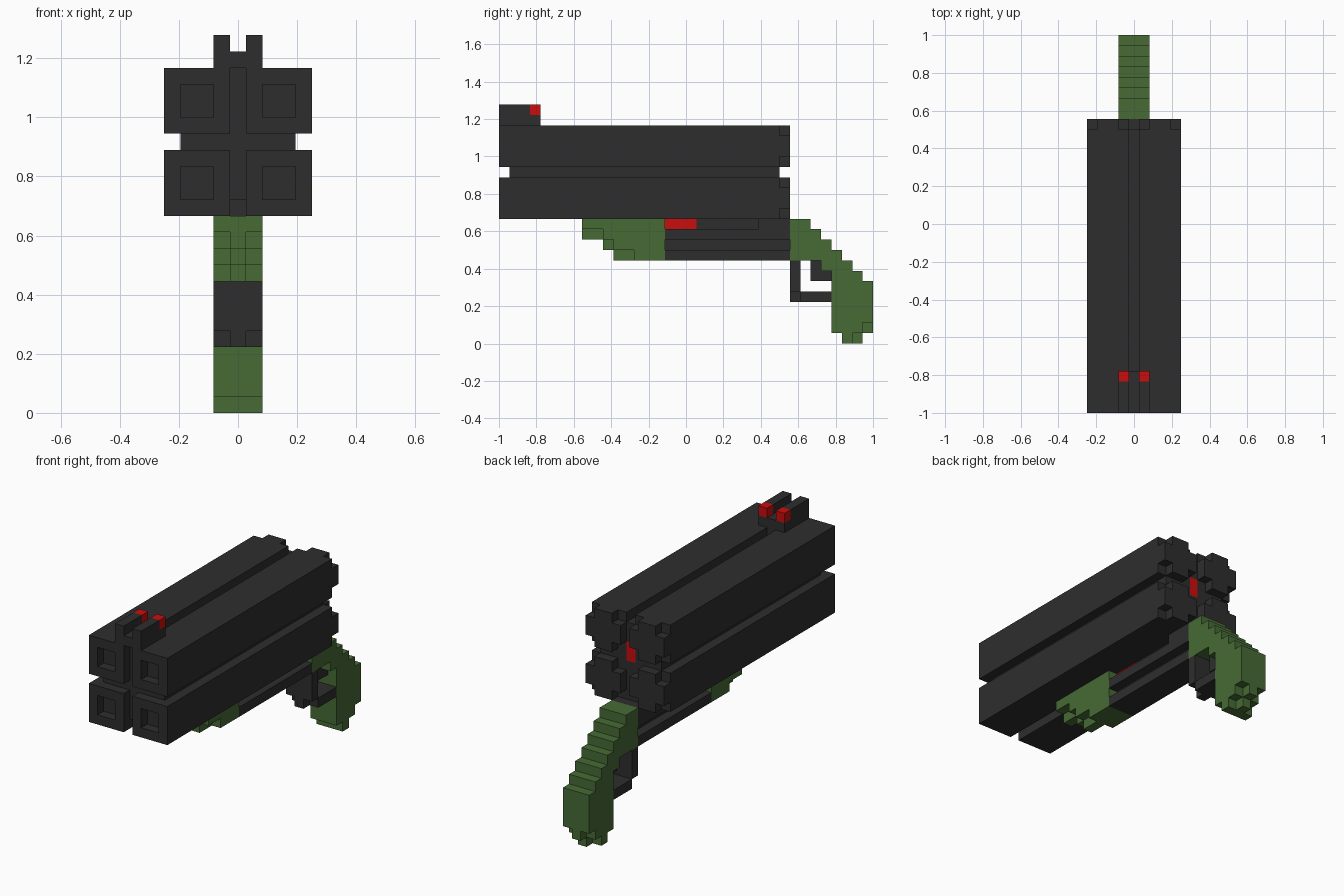
import bpy, bmesh

if "Cube" in bpy.data.objects:
    bpy.data.objects.remove(bpy.data.objects["Cube"])

V = 2 / 36  # edge of one cube cell; the grid is 9 x 36 x 23 cells


def material(name, rgb):
    m = bpy.data.materials.new(name)
    m.diffuse_color = (*rgb, 1)
    m.use_nodes = True
    m.node_tree.nodes["Principled BSDF"].inputs["Base Color"].default_value = m.diffuse_color
    return m


DARK = material("dark_grey", (0.027, 0.027, 0.027))
GREEN = material("grip_green", (0.063, 0.145, 0.036))
RED = material("signal_red", (0.6, 0.004, 0.004))


def cells(x0, x1, y0, y1, z0, z1):
    return {(x, y, z) for x in range(x0, x1) for y in range(y0, y1) for z in range(z0, z1)}


def build(name, solid, mat):
    """Skin a set of cells with its outer faces only, merging flat areas."""
    bm = bmesh.new()
    for c in solid:
        for axis in range(3):
            for side in (0, 1):
                n = list(c)
                n[axis] += 2 * side - 1
                if tuple(n) in solid:
                    continue
                u, w = (axis + 1) % 3, (axis + 2) % 3
                quad = []
                for a, b in ((0, 0), (1, 0), (1, 1), (0, 1)):
                    p = list(c)
                    p[axis] += side
                    p[u] += a
                    p[w] += b
                    quad.append(bm.verts.new(((p[0] - 4.5) * V, p[1] * V - 1, p[2] * V)))
                bm.faces.new(quad if side else quad[::-1])
    bmesh.ops.remove_doubles(bm, verts=bm.verts, dist=V / 100)
    bmesh.ops.dissolve_limit(bm, angle_limit=0.01, verts=bm.verts, edges=bm.edges)
    mesh = bpy.data.meshes.new(name)
    bm.to_mesh(mesh)
    bm.free()
    mesh.materials.append(mat)
    ob = bpy.data.objects.new(name, mesh)
    bpy.context.collection.objects.link(ob)


# Four square barrels: shallow bore in front, notched corners at the back
for row, z in (("lower", 12), ("upper", 17)):
    for side, x in (("left", 0), ("right", 5)):
        s = cells(x, x + 4, 0, 28, z, z + 4)
        s -= cells(x + 1, x + 3, 0, 1, z + 1, z + 3)
        s -= {(x + i, 27, z + k) for i in (0, 3) for k in (0, 3)}
        build(f"{row}_{side}_barrel", s, DARK)

# Cross-shaped core between the barrels, with a red rear pin set into it
pin = cells(4, 5, 26, 27, 16, 18)
core = cells(4, 5, 1, 27, 13, 20) | cells(1, 8, 1, 27, 16, 17) | cells(4, 5, 16, 27, 12, 13)
build("barrel_core", core - pin, DARK)
build("rear_pin", pin, RED)

# Sight block with a notch and two red dots
dots = {(3, 3, 22), (5, 3, 22)}
sight = cells(3, 6, 0, 4, 21, 23) - cells(4, 5, 0, 4, 22, 23) - dots
build("sight", sight | cells(4, 5, 1, 4, 20, 21), DARK)
build("sight_dots", dots, RED)

# Frame under the barrels with side grooves
frame = cells(3, 6, 16, 28, 8, 9) | cells(3, 6, 16, 28, 10, 11) | cells(4, 5, 16, 28, 9, 10)
frame |= cells(4, 5, 19, 25, 11, 12) | cells(3, 6, 25, 28, 11, 12)
build("frame", frame, DARK)
build("frame_insert", cells(4, 5, 16, 19, 11, 12), RED)

# Stepped fore grip, its middle column one cell deeper
fore = set()
for y0, y1, z in ((8, 10, 11), (10, 11, 10), (11, 13, 9), (13, 16, 8)):
    fore |= cells(3, 6, y0, y1, z, 12) | cells(4, 5, y0, y1, max(z - 1, 8), 12)
build("fore_grip", fore, GREEN)

# Curved rear grip: (start, end, bottom, top) per step
grip = set()
for y0, y1, z0, z1 in ((28, 30, 8, 12), (30, 31, 8, 11), (31, 32, 7, 10), (32, 33, 1, 9),
                       (33, 34, 0, 8), (34, 35, 0, 7), (35, 36, 1, 6)):
    grip |= cells(3, 6, y0, y1, z0, z1)
grip -= {(x, y, z) for x in (3, 5) for y, z in ((34, 0), (35, 1))}
build("rear_grip", grip, GREEN)

# Trigger guard and trigger
guard = cells(3, 6, 28, 29, 5, 8) | cells(4, 5, 28, 29, 4, 5) | cells(3, 6, 29, 32, 4, 5)
build("trigger_guard", guard, DARK)
build("trigger", cells(4, 5, 30, 31, 6, 8) | cells(4, 5, 31, 32, 6, 7), DARK)
